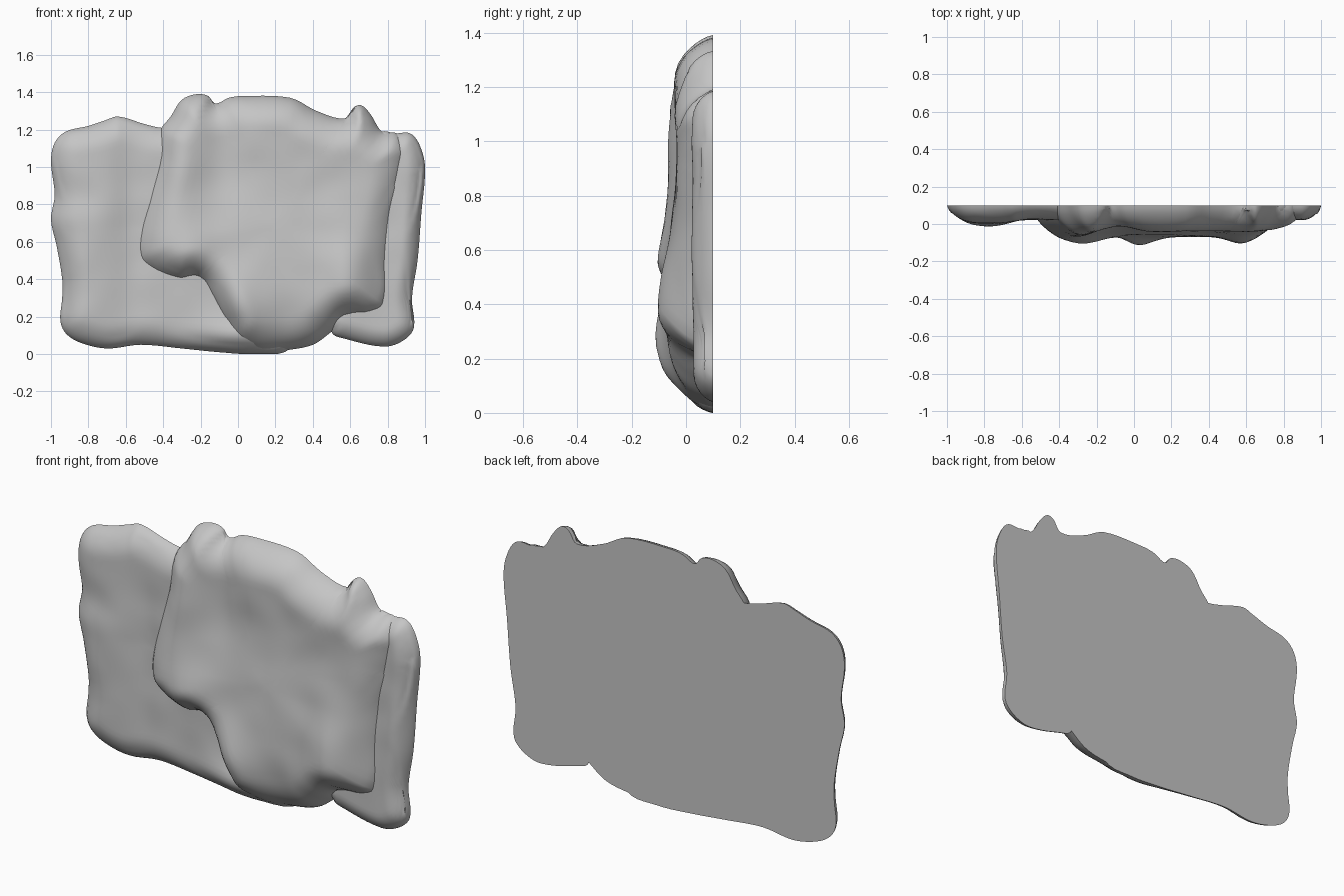
import bpy
import bmesh
import math
from mathutils import Vector, noise
from mathutils.geometry import interpolate_bezier

BACK = 0.1      # plane of the flat rear face
RINGS = 22      # rings between a slab's rim and its middle
STEPS = 5       # samples per outline segment

cube = bpy.data.objects.get("Cube")
if cube:
    bpy.data.objects.remove(cube, do_unlink=True)


def make_material(name, colour):
    material = bpy.data.materials.new(name)
    material.use_nodes = True
    material.diffuse_color = colour
    shader = material.node_tree.nodes["Principled BSDF"]
    shader.inputs["Base Color"].default_value = colour
    shader.inputs["Roughness"].default_value = 0.9
    return material


def smooth_outline(points):
    """Closed curve through outline points given in hundredths."""
    knots = [Vector((x, z, 0)) / 100 for x, z in points]
    count = len(knots)
    outline = []
    for i in range(count):
        before, start = knots[i - 1], knots[i]
        end, after = knots[(i + 1) % count], knots[(i + 2) % count]
        reach = (end - start).length / 3
        handle_out = start + (end - before).normalized() * reach
        handle_in = end - (after - start).normalized() * reach
        curve = interpolate_bezier(start, handle_out, handle_in, end, STEPS + 1)
        outline.extend(point.xy for point in curve[:-1])
    return outline


def swelling(point, bumps):
    """Sum of soft bumps: centre, spread and height, in hundredths."""
    total = 0
    for x, z, wide, tall, height in bumps:
        across = (point.x * 100 - x) / wide
        up = (point.y * 100 - z) / tall
        total += height / 100 * math.exp(-(across * across + up * up) / 2)
    return total


def make_slab(name, points, middle, thickness, rounding, bumps, material):
    """Flat-backed stone slab with a rounded rim and an uneven front."""
    outline = smooth_outline(points)
    middle = Vector(middle)

    def place(point, on_rim):
        if on_rim:
            return Vector((point.x, BACK, point.y))
        gap = min((point - rim).length for rim in outline)
        inward = 1 - min(gap / rounding, 1)
        profile = (1 - inward * inward) ** 0.7
        grain = noise.noise(Vector((point.x, point.y, thickness)) * 6) * 0.006
        depth = thickness + swelling(point, bumps) + grain
        return Vector((point.x, BACK - depth * profile, point.y))

    mesh = bmesh.new()
    rings = []
    for level in range(RINGS):
        scale = 1 - (level / RINGS) ** 1.6
        rings.append([
            mesh.verts.new(place(middle.lerp(rim, scale), level == 0))
            for rim in outline
        ])
    summit = mesh.verts.new(place(middle, False))
    count = len(outline)
    for i in range(count):
        j = (i + 1) % count
        for outer, inner in zip(rings, rings[1:]):
            mesh.faces.new((outer[i], outer[j], inner[j], inner[i]))
        mesh.faces.new((rings[-1][i], rings[-1][j], summit))
    mesh.faces.new(rings[0])
    bmesh.ops.recalc_face_normals(mesh, faces=mesh.faces)

    data = bpy.data.meshes.new(name)
    mesh.to_mesh(data)
    mesh.free()
    data.materials.append(material)
    slab = bpy.data.objects.new(name, data)
    bpy.context.collection.objects.link(slab)
    bpy.ops.object.select_all(action="DESELECT")
    slab.select_set(True)
    bpy.context.view_layer.objects.active = slab
    bpy.ops.object.shade_smooth_by_angle(angle=math.radians(50))
    return slab


stone = make_material("grey stone", (0.56, 0.56, 0.56, 1))

# Thin slab on the right hand of the front, tucked behind the main one
left_outline = [
    (-41, 121), (-50, 123), (-64, 127), (-71, 125), (-80, 122), (-92, 119),
    (-98, 113), (-100, 103), (-98, 85), (-100, 72), (-97, 58), (-94, 40),
    (-94, 30), (-95, 18), (-92, 11), (-84, 6), (-70, 3), (-52, 5), (-30, 3),
    (-10, 1), (10, 0), (28, 3), (30, 20), (20, 110), (-10, 120),
]
left_bumps = [
    (-78, 60, 11, 50, 3),     # long swell near the rim
    (-57, 75, 6, 35, -1.5),   # groove beside it
    (-85, 85, 8, 6, -1),      # dent in the rim
    (2, 8, 14, 7, 5),         # sill under the main slab
]
make_slab("rear_slab_wide", left_outline, (-0.45, 0.65), 0.08, 0.14,
          left_bumps, stone)

# Narrow slab behind the opposite edge
right_outline = [
    (50, 12), (58, 8), (78, 4), (88, 7), (94, 14), (93, 30), (96, 50),
    (98, 75), (100, 100), (97, 112), (92, 118), (84, 118), (77, 119),
    (55, 110), (45, 60),
]
make_slab("rear_slab_narrow", right_outline, (0.72, 0.6), 0.07, 0.1,
          [(90, 70, 5, 40, 1)], stone)

# Thick main slab overlapping both
front_outline = [
    (-42, 119), (-36, 127), (-30, 136), (-22, 139), (-16, 138), (-12, 134),
    (-5, 137), (3, 138), (28, 137), (42, 130), (57, 126), (62, 132),
    (66, 133), (71, 128), (77, 119), (85, 118), (91, 110), (90, 100),
    (88, 90), (84, 70), (82, 50), (80, 25), (71, 20), (58, 19), (50, 12),
    (40, 5), (25, 2), (10, 1), (-2, 6), (-8, 17), (-16, 31), (-22, 39),
    (-31, 38), (-46, 43), (-54, 50), (-55, 62), (-50, 85), (-45, 103),
]
front_bumps = [
    (15, 35, 32, 18, 2.5),    # lower belly
    (-2, 22, 9, 12, 6),       # pointed toe
    (-28, 55, 11, 12, 4.5),   # side lobe
    (-30, 100, 7, 26, 2),     # long ridge
    (-8, 105, 9, 22, -4),     # hollow beside the ridge
    (35, 95, 25, 18, -2),     # broad hollow
    (57, 40, 7, 15, 4.5),     # corner ridge
    (26, 18, 7, 9, -2),       # notch in the foot
    (80, 80, 9, 35, -2),      # thin outer edge
    (5, 70, 14, 9, 1),        # middle swell
]
make_slab("front_slab", front_outline, (0.2, 0.7), 0.15, 0.18,
          front_bumps, stone)
